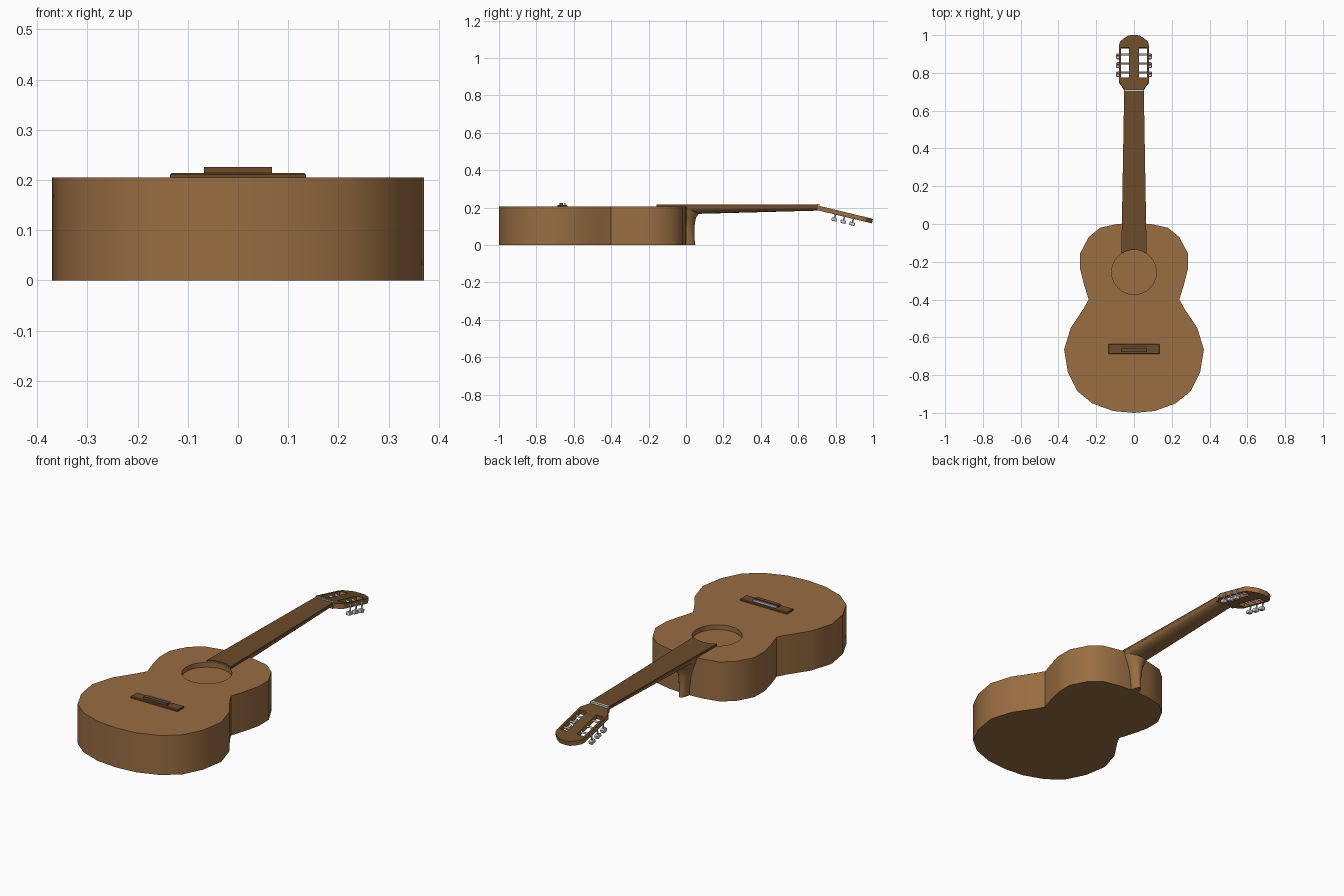
import bpy, bmesh, math
from mathutils import Matrix, Vector

if "Cube" in bpy.data.objects:
    bpy.data.objects.remove(bpy.data.objects["Cube"])


def material(name, rgb):
    m = bpy.data.materials.new(name)
    m.diffuse_color = (*rgb, 1)
    m.use_nodes = True
    m.node_tree.nodes["Principled BSDF"].inputs["Base Color"].default_value = m.diffuse_color
    return m


WOOD = material("wood", (0.32, 0.155, 0.055))
DARK = material("dark_wood", (0.145, 0.07, 0.022))


def finish(name, bm, mat=None, angle=None, matrix=None):
    bmesh.ops.recalc_face_normals(bm, faces=bm.faces[:])
    if matrix:
        bm.transform(matrix)
    me = bpy.data.meshes.new(name)
    bm.to_mesh(me)
    bm.free()
    ob = bpy.data.objects.new(name, me)
    bpy.context.collection.objects.link(ob)
    if mat:
        me.materials.append(mat)
    if angle:
        smooth(ob, angle)
    return ob


def activate(ob):
    bpy.ops.object.select_all(action='DESELECT')
    ob.select_set(True)
    bpy.context.view_layer.objects.active = ob


def smooth(ob, angle):
    activate(ob)
    bpy.ops.object.shade_smooth_by_angle(angle=math.radians(angle))


def mirrored(half):
    """Close a right-hand profile that starts and ends at any x."""
    return half + [(-x, y) for x, y in reversed(half) if x > 1e-6]


def prism(name, outline, z0, z1, **kw):
    bm = bmesh.new()
    f = bm.faces.new([bm.verts.new((x, y, z0)) for x, y in outline])
    ext = bmesh.ops.extrude_face_region(bm, geom=[f], use_keep_orig=True)
    verts = [g for g in ext["geom"] if isinstance(g, bmesh.types.BMVert)]
    bmesh.ops.translate(bm, verts=verts, vec=(0, 0, z1 - z0))
    return finish(name, bm, **kw)


def rect(x0, x1, y0, y1):
    return [(x0, y0), (x1, y0), (x1, y1), (x0, y1)]


def loft(name, rings, **kw):
    bm = bmesh.new()
    loops = [[bm.verts.new(p) for p in r] for r in rings]
    n = len(loops[0])
    for a, b in zip(loops, loops[1:]):
        for i in range(n):
            j = (i + 1) % n
            bm.faces.new((a[i], a[j], b[j], b[i]))
    bm.faces.new(loops[0])
    bm.faces.new(loops[-1])
    return finish(name, bm, **kw)


def cut(ob, cutter):
    cutter.hide_render = True
    mod = ob.modifiers.new("cut", 'BOOLEAN')
    mod.operation, mod.solver, mod.object = 'DIFFERENCE', 'EXACT', cutter
    activate(ob)
    bpy.ops.object.modifier_apply(modifier=mod.name)
    bpy.data.objects.remove(cutter)


ARC = [math.pi * i / 10 for i in range(11)]
HOLE_Y, HOLE_R, TOP = -0.255, 0.118, 0.205

# body with sound hole
half_body = [(0, 0.005), (0.09, 0), (0.18, -0.02), (0.24, -0.07), (0.285, -0.155),
             (0.285, -0.24), (0.265, -0.32), (0.24, -0.40), (0.265, -0.445),
             (0.335, -0.55), (0.37, -0.665), (0.35, -0.785), (0.30, -0.885),
             (0.22, -0.95), (0.11, -0.99), (0, -1.0)]
body = prism("body", mirrored(half_body), 0, TOP, mat=WOOD)
circle = [(HOLE_R * math.cos(a), HOLE_Y + HOLE_R * math.sin(a))
          for a in (math.tau * i / 32 for i in range(32))]
cut(body, prism("hole_cutter", circle, TOP - 0.025, TOP + 0.05))
smooth(body, 35)

# fretboard, its end following the sound hole
end = [(x, HOLE_Y + math.sqrt(HOLE_R ** 2 - x * x)) for x in (0, 0.017, 0.034, 0.051, 0.067)]
prism("fretboard", mirrored(end + [(0.052, 0.705)]), TOP, 0.217, mat=DARK)

# half-round neck
loft("neck", [[(w * math.cos(a), y, TOP - d * math.sin(a)) for a in ARC]
              for y, w, d in ((0, 0.064, 0.040), (0.705, 0.052, 0.021), (0.725, 0.052, 0.016))],
     mat=WOOD, angle=40)

# heel tapering down the end of the body
loft("heel", [[(w * math.cos(a), -0.005 + (d + 0.005) * math.sin(a), z) for a in ARC]
              for z, d, w in ((0, 0.050, 0.022), (0.03, 0.046, 0.024), (0.10, 0.045, 0.032),
                              (0.145, 0.053, 0.045), (0.17, 0.07, 0.056), (TOP, 0.09, 0.063))],
     mat=WOOD, angle=40)

# nut
prism("nut", rect(-0.052, 0.052, 0.703, 0.713), TOP, 0.219)

# bridge, tie block and saddle
loft("bridge", [[(x, y, z) for x, y in rect(-w, w, -0.661 - d, -0.661 + d)]
                for z, w, d in ((TOP, 0.135, 0.027), (0.211, 0.135, 0.027), (0.214, 0.132, 0.024))],
     mat=DARK)
prism("tie_block", rect(-0.068, 0.068, -0.677, -0.658), 0.212, 0.226, mat=DARK)
prism("saddle", rect(-0.066, 0.066, -0.651, -0.645), 0.212, 0.224)

# tilted headstock with two slots
TILT = math.radians(13.5)
HEAD = Matrix.Translation((0, 0.705, 0.211)) @ Matrix.Rotation(-TILT, 4, 'X')


def along(y):
    return (y - 0.705) / math.cos(TILT)


half_head = [(0.052, 0.705), (0.053, 0.715), (0.08, 0.755), (0.08, 0.945),
             (0.074, 0.965), (0.055, 0.982), (0.028, 0.999), (0, 1.0)]
head = prism("headstock", mirrored([(x, along(y)) for x, y in half_head]),
             -0.025, 0, mat=WOOD, matrix=HEAD)
for s in (-1, 1):
    slot = rect(*sorted((s * 0.027, s * 0.069)), along(0.775), along(0.935))
    cut(head, prism("slot_cutter", slot, -0.08, 0.05, matrix=HEAD))
head.data.materials.append(DARK)
for p in head.data.polygons:
    if p.normal.z > 0.9:
        p.material_index = 1


# tuners: roller across the slot, stem and button hanging behind
def rod(bm, a, b, r):
    a, b = Vector(a), Vector(b)
    m = Matrix.Translation((a + b) / 2) @ (b - a).to_track_quat('Z', 'Y').to_matrix().to_4x4()
    bmesh.ops.create_cone(bm, cap_ends=True, segments=12, radius1=r, radius2=r,
                          depth=(b - a).length, matrix=m)


for s, side in ((-1, "left"), (1, "right")):
    for i, y in enumerate((0.805, 0.853, 0.90)):
        bm = bmesh.new()
        yy = along(y)
        rod(bm, (s * 0.022, yy, -0.013), (s * 0.088, yy, -0.013), 0.005)
        rod(bm, (s * 0.085, yy, -0.008), (s * 0.085, yy, -0.05), 0.004)
        m = Matrix.Translation((s * 0.083, yy, -0.052)) @ Matrix.Diagonal((0.022, 0.03, 0.018, 1))
        cube = bmesh.ops.create_cube(bm, size=1, matrix=m)
        edges = {e for v in cube["verts"] for e in v.link_edges}
        bmesh.ops.bevel(bm, geom=list(edges), offset=0.004, segments=2,
                        profile=0.5, affect='EDGES')
        finish(f"tuner_{side}_{i + 1}", bm, angle=40, matrix=HEAD)
